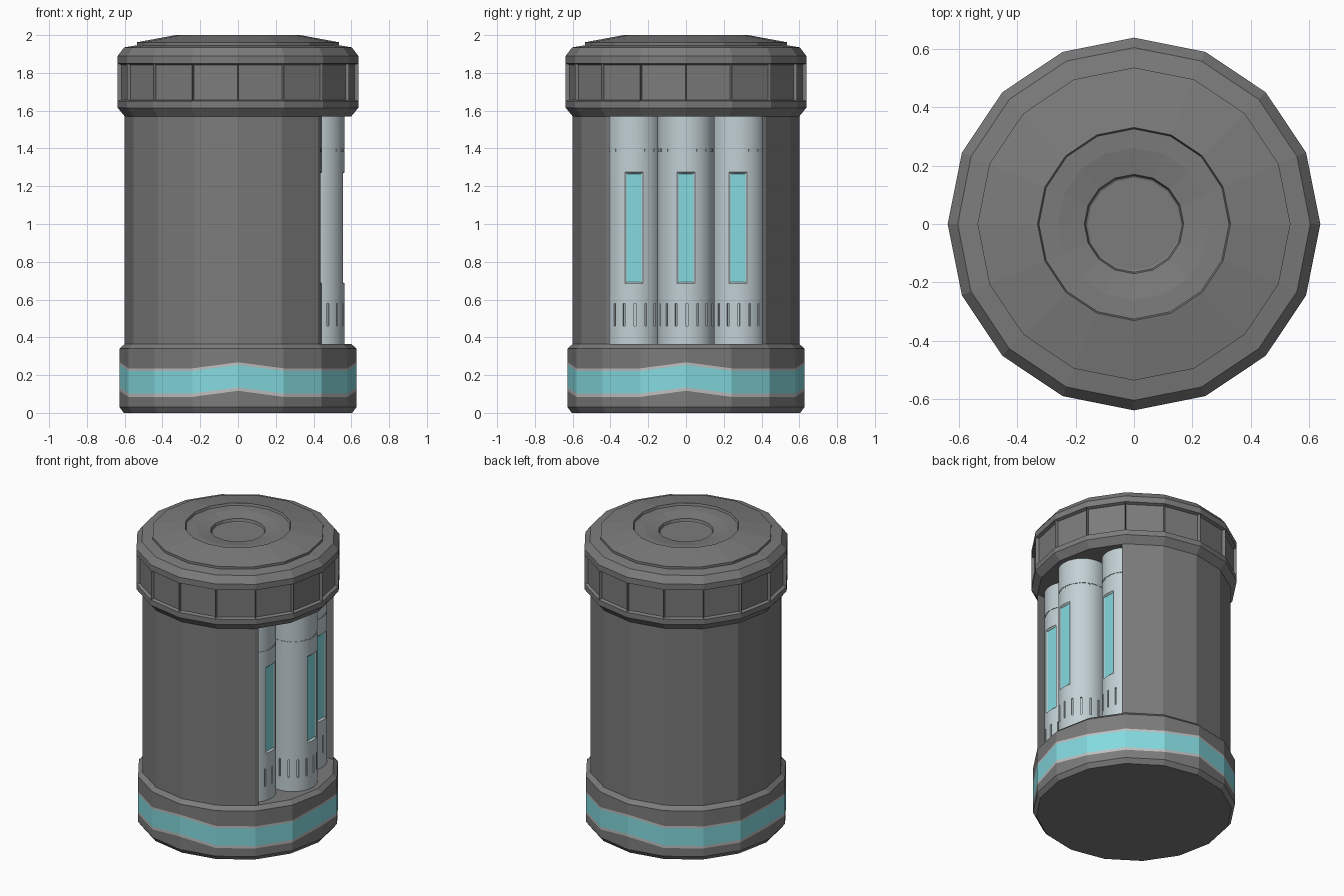
import bpy
import bmesh
from math import sin, cos, tau, radians

old = bpy.data.objects.get("Cube")
if old:
    bpy.data.objects.remove(old, do_unlink=True)


def material(name, rgb):
    m = bpy.data.materials.new(name)
    m.use_nodes = True
    m.diffuse_color = (*rgb, 1)
    bsdf = next(n for n in m.node_tree.nodes if n.type == "BSDF_PRINCIPLED")
    bsdf.inputs["Base Color"].default_value = (*rgb, 1)
    return m


GREY = material("dark grey", (0.2, 0.2, 0.2))
WHITE = material("light grey", (0.52, 0.52, 0.52))
CYAN = material("cyan", (0.23, 0.7, 0.74))
TUBE = material("pale blue grey", (0.54, 0.63, 0.66))
SIDES = 16


def circle(r, z, n=SIDES, lift=None):
    """Ring of n points; lift(k) raises single points."""
    return [(r * cos(tau * k / n), r * sin(tau * k / n),
             z + (lift(k) if lift else 0)) for k in range(n)]


def loft(rings):
    """Skin closed rings from bottom to top; returns the mesh and its bands of faces."""
    bm = bmesh.new()
    vs = [[bm.verts.new(p) for p in ring] for ring in rings]
    n = len(vs[0])
    bands = [[bm.faces.new((a[k], a[(k + 1) % n], b[(k + 1) % n], b[k]))
              for k in range(n)] for a, b in zip(vs, vs[1:])]
    bm.faces.new(vs[0][::-1])
    bm.faces.new(vs[-1])
    return bm, bands


def finish(bm, name, mats):
    mesh = bpy.data.meshes.new(name)
    bm.normal_update()
    bm.to_mesh(mesh)
    bm.free()
    for m in mats:
        mesh.materials.append(m)
    ob = bpy.data.objects.new(name, mesh)
    bpy.context.collection.objects.link(ob)
    return ob


# Base with a striped band that peaks at the four main directions
def peak(k):
    return 0.032 if k % 4 == 0 else 0


base_profile = [(0.605, 0, None), (0.627, 0.03, None), (0.627, 0.085, peak),
                (0.627, 0.103, peak), (0.627, 0.222, peak), (0.627, 0.236, peak),
                (0.627, 0.34, None), (0.6, 0.365, None)]
bm, bands = loft([circle(r, z, lift=f) for r, z, f in base_profile])
for band, index in ((2, 1), (3, 2), (4, 1)):
    for f in bands[band]:
        f.material_index = index
finish(bm, "base", [GREY, WHITE, CYAN])

# Body, a solid column with a straight-sided bay on the left
outline = [(0.6 * cos(tau * k / SIDES), 0.6 * sin(tau * k / SIDES))
           for k in range(2, 15)]
outline += [(0.437, -0.405), (0.28, -0.405), (0.28, 0.405), (0.437, 0.405)]
bm, bands = loft([[(x, y, z) for x, y in outline] for z in (0.36, 1.58)])
finish(bm, "body", [GREY])

# Cap with a recessed panel on every side
cap_profile = [(0.6, 1.57), (0.637, 1.615), (0.637, 1.65), (0.637, 1.85),
               (0.637, 1.89), (0.603, 1.935), (0.53, 1.947)]
bm, bands = loft([circle(r, z) for r, z in cap_profile])
bm.normal_update()
bmesh.ops.inset_individual(bm, faces=bands[2], thickness=0.01, depth=-0.02)
finish(bm, "cap", [GREY])

# Lid with a stepped dish and a central hole
lid_profile = [(0.535, 1.945), (0.535, 1.962), (0.33, 2.0), (0.325, 1.985),
               (0.26, 1.983), (0.17, 1.968), (0.165, 1.95), (0.12, 1.93)]
bm, bands = loft([circle(r, z) for r, z in lid_profile])
finish(bm, "lid", [GREY])


# Tubes with grip slots, a dashed groove and a sunken window
def tube(name, x, y, r=0.15, n=96):
    levels = (0.36, 0.46, 0.58, 0.685, 1.275, 1.385, 1.397, 1.58)
    bm, bands = loft([circle(r, z, n) for z in levels])
    bm.normal_update()
    slots = [f for k, f in enumerate(bands[1]) if k % 6 == 0]
    dashes = [f for k, f in enumerate(bands[5]) if k % 6]
    window = [f for k, f in enumerate(bands[3]) if k < 5 or k >= n - 5]
    bmesh.ops.inset_region(bm, faces=slots, depth=-0.01)
    bmesh.ops.inset_region(bm, faces=dashes, depth=-0.004)
    bmesh.ops.inset_region(bm, faces=window, thickness=0.009, depth=-0.005)
    for f in window:
        f.material_index = 1
        for v in f.verts:
            v.co.x = r - 0.012
    ob = finish(bm, name, [TUBE, CYAN])
    ob.location = (x, y, 0)
    bpy.ops.object.select_all(action="DESELECT")
    ob.select_set(True)
    bpy.context.view_layer.objects.active = ob
    bpy.ops.object.shade_smooth_by_angle(angle=radians(25))


tube("middle_tube", 0.415, 0)
tube("front_tube", 0.295, -0.275)
tube("back_tube", 0.295, 0.275)
